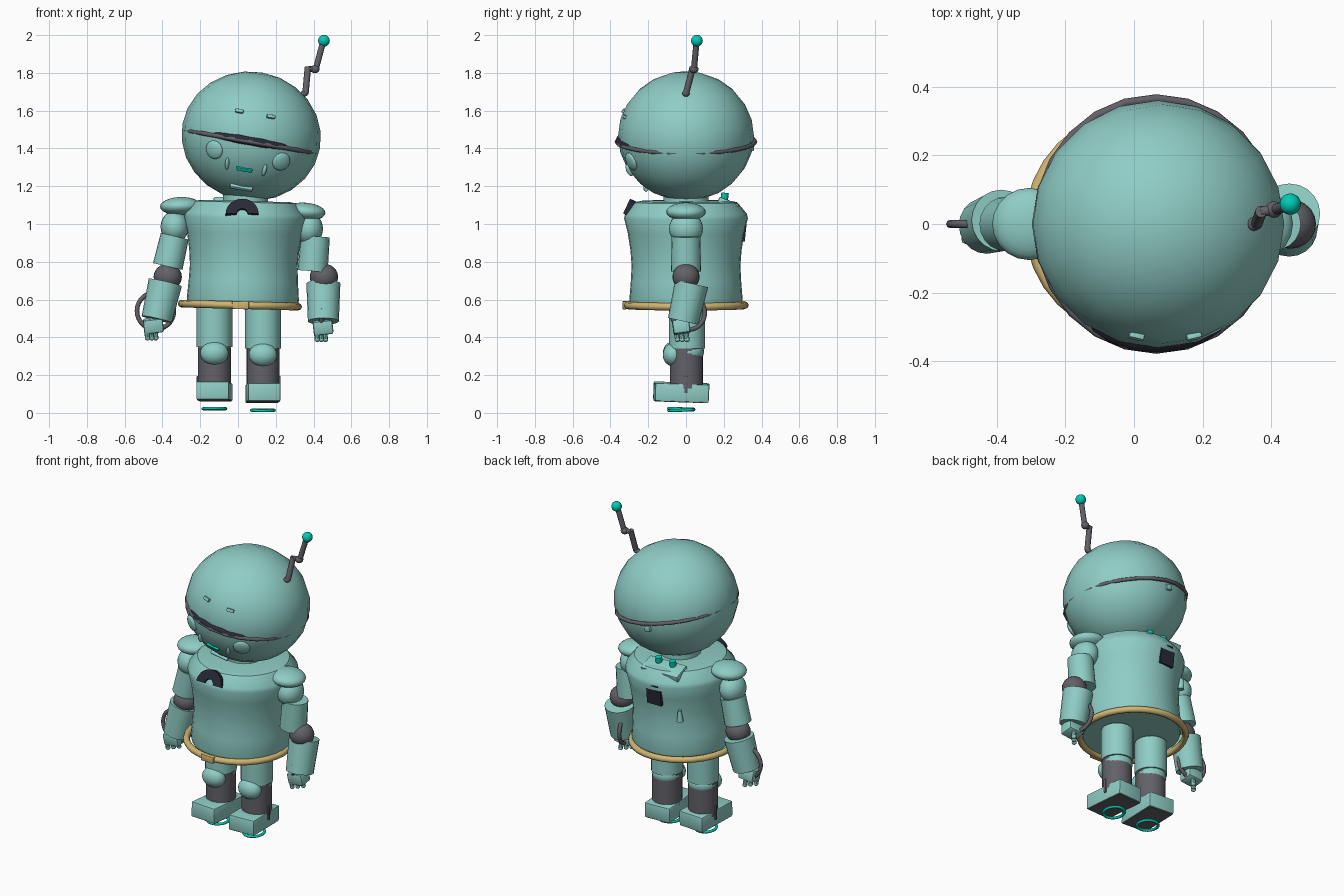
import bpy, bmesh, math
from mathutils import Vector, Matrix

if "Cube" in bpy.data.objects:
    bpy.data.objects.remove(bpy.data.objects["Cube"])


def colour(name, r, g, b):
    m = bpy.data.materials.new(name)
    m.diffuse_color = (r, g, b, 1)
    m.use_nodes = True
    m.node_tree.nodes["Principled BSDF"].inputs["Base Color"].default_value = m.diffuse_color
    return m


SHELL = colour("pale_teal", .275, .61, .56)
GREY = colour("joint_grey", .125, .12, .14)
GOLD = colour("belt_gold", .64, .47, .17)
GLOW = colour("bright_teal", .0, .60, .46)
DARK = colour("dark_panel", .022, .022, .04)


def finish(bm, name, mat, matrix, smooth=35):
    bm.transform(matrix)
    bmesh.ops.recalc_face_normals(bm, faces=bm.faces)
    me = bpy.data.meshes.new(name)
    bm.to_mesh(me)
    bm.free()
    me.materials.append(mat)
    ob = bpy.data.objects.new(name, me)
    bpy.context.collection.objects.link(ob)
    bpy.ops.object.select_all(action='DESELECT')
    bpy.context.view_layer.objects.active = ob
    ob.select_set(True)
    if smooth:
        bpy.ops.object.shade_smooth_by_angle(angle=math.radians(smooth))
    return ob


def place(loc, size=(1, 1, 1), rot=(0, 0, 0), parent=Matrix()):
    turn = Matrix.Identity(4)
    for angle, axis in zip(rot, 'XYZ'):
        turn = Matrix.Rotation(math.radians(angle), 4, axis) @ turn
    return parent @ Matrix.Translation(loc) @ turn @ Matrix.Diagonal((*size, 1))


def ball(name, mat, loc, size, rot=(0, 0, 0), parent=Matrix(), seg=20, rings=12):
    bm = bmesh.new()
    bmesh.ops.create_uvsphere(bm, u_segments=seg, v_segments=rings, radius=1)
    return finish(bm, name, mat, place(loc, size, rot, parent), 60)


def box(name, mat, loc, size, rot=(0, 0, 0), parent=Matrix(), bevel=0.0):
    bm = bmesh.new()
    bmesh.ops.create_cube(bm, size=1)
    bm.transform(Matrix.Diagonal((*size, 1)))
    if bevel:
        bmesh.ops.bevel(bm, geom=bm.edges[:], offset=bevel, segments=2,
                        profile=.5, affect='EDGES')
    return finish(bm, name, mat, place(loc, rot=rot, parent=parent))


def rod(name, mat, a, b, r, r2=None, seg=20):
    a, b = Vector(a), Vector(b)
    bm = bmesh.new()
    bmesh.ops.create_cone(bm, cap_ends=True, segments=seg, radius1=r,
                          radius2=r2 or r, depth=(b - a).length)
    turn = (b - a).to_track_quat('Z', 'Y').to_matrix().to_4x4()
    return finish(bm, name, mat, Matrix.Translation((a + b) / 2) @ turn)


def lathe(name, mat, profile, matrix, seg=32):
    bm = bmesh.new()
    rows = [[bm.verts.new((r * math.cos(t), r * math.sin(t), z))
             for t in (2 * math.pi * i / seg for i in range(seg))] for r, z in profile]
    for p, q in zip(rows, rows[1:]):
        for i in range(seg):
            j = (i + 1) % seg
            bm.faces.new((p[i], p[j], q[j], q[i]))
    bm.faces.new(rows[0])
    bm.faces.new(rows[-1])
    return finish(bm, name, mat, matrix)


def ring(name, mat, major, minor, loc, size=(1, 1, 1), rot=(0, 0, 0),
         parent=Matrix(), seg=28, sides=8):
    bm = bmesh.new()
    grid = []
    for i in range(seg):
        u = 2 * math.pi * i / seg
        row = []
        for k in range(sides):
            v = 2 * math.pi * k / sides
            d = major + minor * math.cos(v)
            row.append(bm.verts.new((d * math.cos(u), d * math.sin(u), minor * math.sin(v))))
        grid.append(row)
    for i in range(seg):
        for k in range(sides):
            p, q, n = grid[i], grid[(i + 1) % seg], (k + 1) % sides
            bm.faces.new((p[k], q[k], q[n], p[n]))
    return finish(bm, name, mat, place(loc, size, rot, parent), 60)


# Head, tilted sideways, with its band and visor
HX, HY, HZ = .37, .36, .342
head = place((.07, 0, 1.465), rot=(0, 10, 0))
ball("head", SHELL, (0, 0, 0), (HX, HY, HZ), parent=head)
ring("head_band", GREY, 1, .035, (0, 0, -.03), (.352, .365, .33), parent=head, seg=24)
ball("visor", DARK, (0, -.225, -.025), (.235, .15, .045), parent=head)


def on_face(x, z, lift=0.0):
    return (x, -HY * math.sqrt(1 - (x / HX) ** 2 - (z / HZ) ** 2) - lift, z)


# Face details lying on the head surface
for s, side in ((-1, "left"), (1, "right")):
    x = s * .18
    ball(side + "_cheek", SHELL, on_face(x, -.105, -.004), (.05, .018, .05),
         (18, 0, s * 28), head)
    ball(side + "_face_vent", SHELL, on_face(s * .1, -.165), (.011, .016, .035),
         (25, 0, s * 14), head)
    box(side + "_brow", SHELL, on_face(s * .085, .12), (.045, .02, .02),
        (-20, 0, s * 13), head, .005)
box("mouth", GLOW, on_face(-.005, -.18), (.085, .02, .018), (30, 0, 0), head, .004)
box("chin_plate", SHELL, on_face(-.005, -.275, -.005), (.12, .03, .02), (50, 0, 0), head, .004)
box("head_back_latch", SHELL, (-.03, .345, -.065), (.04, .03, .035), (0, 0, 0), head, .006)

# Antenna
rod("antenna_lower", GREY, (.357, 0, 1.69), (.37, .036, 1.83), .017)
ball("antenna_base", GREY, (.35, 0, 1.69), (.02, .02, .016))
rod("antenna_link", GREY, (.37, .036, 1.82), (.412, .042, 1.822), .015)
ball("antenna_joint", GREY, (.408, .042, 1.82), (.024, .024, .022))
rod("antenna_upper", GREY, (.412, .042, 1.82), (.448, .055, 1.955), .016)
ball("antenna_tip", GLOW, (.455, .058, 1.97), (.031, .031, .031))

# Torso and belt
torso = place((.01, 0, 0), rot=(0, 1.5, 0))
lathe("torso", SHELL, [(.292, .57), (.300, .60), (.292, .70), (.288, .78), (.294, .86),
                       (.308, .95), (.328, 1.03), (.322, 1.055), (.272, 1.115),
                       (.24, 1.122)], place((0, 0, 0), (.99, 1, 1), parent=torso))
lathe("neck", SHELL, [(.12, 1.10), (.12, 1.17)], Matrix.Translation((.04, 0, 0)), 20)
ring("belt", GOLD, .309, .02, (-.015, 0, .57), (1, 1.01, 1), parent=torso, seg=32)
box("belt_buckle", GOLD, (-.012, -.325, .57), (.09, .022, .042), parent=torso, bevel=.005)

# Arched chest gauge, extruded from a half ring
bm = bmesh.new()
arcs = [[bm.verts.new((r * math.cos(t), 0, r * math.sin(t)))
         for t in (math.pi * i / 14 for i in range(15))] for r in (.087, .03)]
for i in range(14):
    bm.faces.new((arcs[0][i], arcs[0][i + 1], arcs[1][i + 1], arcs[1][i]))
grown = bmesh.ops.extrude_face_region(bm, geom=bm.faces[:])
bmesh.ops.translate(bm, vec=(0, .05, 0),
                    verts=[v for v in grown["geom"] if isinstance(v, bmesh.types.BMVert)])
finish(bm, "chest_gauge", DARK, place((.022, -.333, 1.055), rot=(-25, 0, 0)), 30)

# Back pack, knobs, panel and latch
box("back_pack", SHELL, (0, .215, 1.09), (.26, .11, .075), (-22, 0, 0), bevel=.008)
for s in (-1, 1):
    rod("back_knob", GLOW, (s * .05, .2, 1.11), (s * .05, .207, 1.165), .02)
box("back_panel", DARK, (.01, .305, .955), (.1, .022, .095), (-6, 0, 0))
box("back_panel_trim", DARK, (.01, .322, 1.03), (.07, .008, .008))
rod("back_latch", SHELL, (-.14, .26, .82), (-.14, .265, .89), .02, .01)

# Arms: pad, shoulder, upper arm, elbow, forearm, hand, fingers
ARMS = {
    "left": dict(pad=(-.305, 0, 1.095), roll=-2, ball=(-.335, 0, .985),
                 up=((-.335, 0, .935), (-.372, 0, .775)), elbow=(-.372, 0, .72),
                 fore=((-.385, .01, .69), (-.43, -.005, .495)), hand=(-.448, -.01, .463)),
    "right": dict(pad=(.355, 0, 1.065), roll=4, ball=(.375, 0, .975),
                  up=((.41, 0, .935), (.395, 0, .75)), elbow=(.455, 0, .72),
                  fore=((.452, .03, .685), (.452, -.015, .485)), hand=(.45, -.025, .455)),
}
for side, a in ARMS.items():
    ball(side + "_shoulder_pad", SHELL, a["pad"], (.108, .105, .048), (0, a["roll"], 0))
    ball(side + "_shoulder", SHELL, a["ball"], (.075, .09, .085))
    rod(side + "_upper_arm", SHELL, *a["up"], .076, .08)
    ball(side + "_elbow", GREY, a["elbow"], (.075, .072, .07))
    rod(side + "_forearm", SHELL, *a["fore"], .09, .082)
    h = Vector(a["hand"])
    box(side + "_hand", SHELL, h, (.105, .09, .075), (8, -6, 0), bevel=.012)
    for k in (-1, 0, 1):
        f = h + Vector((k * .022 - .012, k * .025, -.035))
        rod(side + "_finger", SHELL, f, f + Vector((.003, .005, -.03)), .014, seg=10)
        ball(side + "_fingertip", SHELL, f + Vector((.003, .005, -.032)), (.015, .015, .013),
             seg=10, rings=6)

# Forearm hoops
ring("left_forearm_hoop", GREY, .098, .012, (-.437, 0, .54), rot=(90, 0, 0))
ring("right_forearm_hoop", GREY, .09, .012, (.425, .012, .53), rot=(0, 90, 12))

# Legs, boots and glowing rings beneath the feet
for side, x, dz, turn in (("left", -.125, .004, -4), ("right", .132, -.004, 3)):
    rod(side + "_thigh", SHELL, (x, .005, .345 + dz), (x, .005, .555 + dz), .095)
    rod(side + "_shin", GREY, (x, .003, .13), (x, .003, .345), .088)
    ball(side + "_knee_joint", SHELL, (x, .01, .325 + dz), (.088, .085, .065))
    ball(side + "_knee_pad", SHELL, (x, -.068, .312 + dz), (.075, .055, .062))
    box(side + "_boot", SHELL, (x, -.025, .11 + dz), (.172, .285, .095), (-2, 0, turn), bevel=.006)
    box(side + "_sole_trim", GREY, (x, -.025, .066 + dz), (.165, .27, .012), (-2, 0, turn))
    s = 1 if x > 0 else -1
    box(side + "_ankle_strap", GREY, (x + s * .088, 0, .15), (.012, .016, .09), bevel=.003)
    ring(side + "_foot_ring", GLOW, .06, .009, (x, -.025, .018 + dz), (1, 1.08, .9),
         (2 * s, 0, 0), seg=24)
